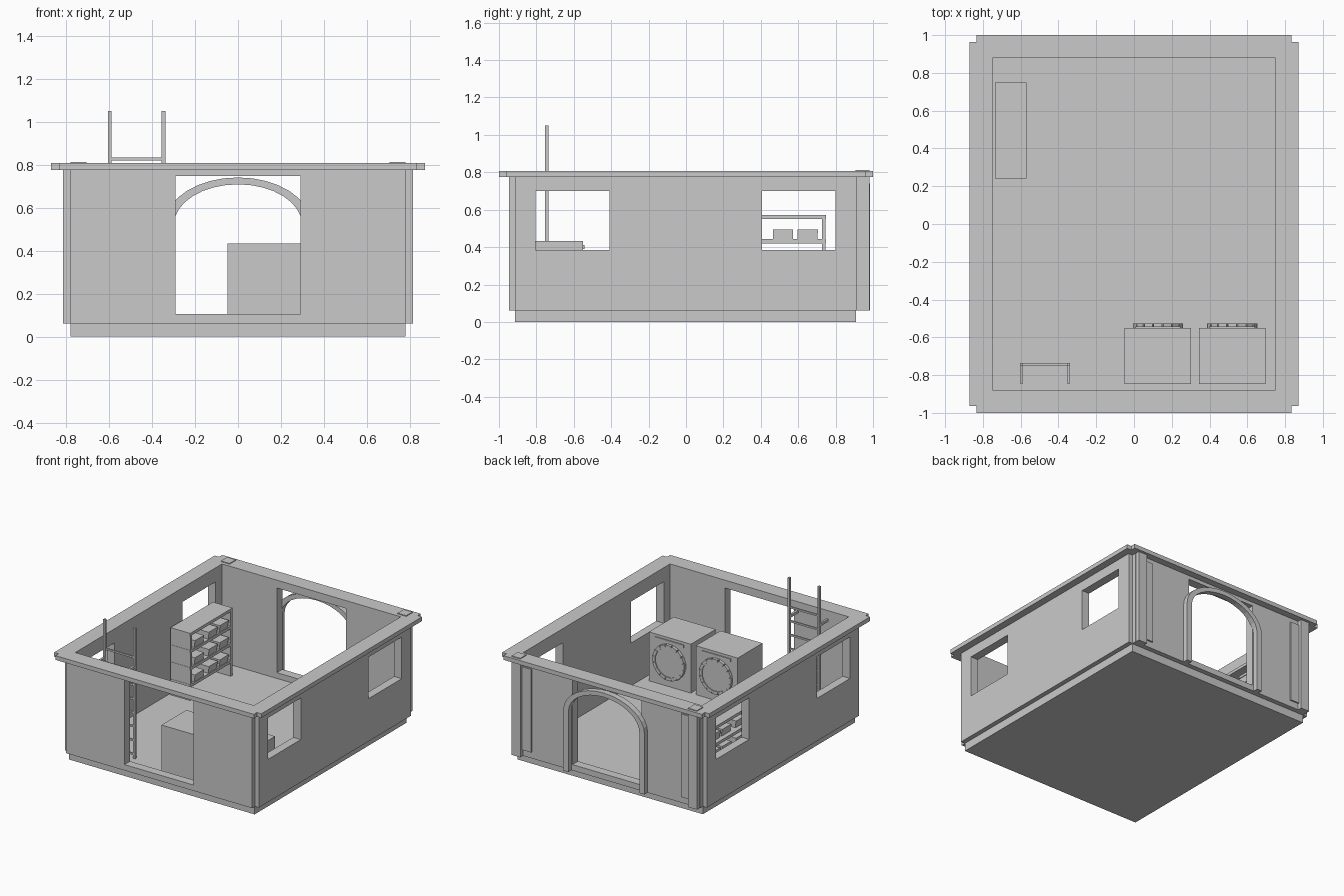
import bpy, bmesh
from math import sin, cos, pi
from mathutils import Matrix

cube = bpy.data.objects.get("Cube")
if cube:
    bpy.data.objects.remove(cube, do_unlink=True)

grey = bpy.data.materials.new("plain grey")
grey.use_nodes = True
COLOUR = (0.59, 0.59, 0.59, 1)
grey.diffuse_color = COLOUR
grey.node_tree.nodes["Principled BSDF"].inputs["Base Color"].default_value = COLOUR


def finish(name, bm):
    bmesh.ops.recalc_face_normals(bm, faces=bm.faces)
    mesh = bpy.data.meshes.new(name)
    bm.to_mesh(mesh)
    bm.free()
    mesh.materials.append(grey)
    obj = bpy.data.objects.new(name, mesh)
    bpy.context.collection.objects.link(obj)
    return obj


def add_box(bm, x, y, z):
    """Add a box from three (low, high) ranges."""
    size = [b - a for a, b in (x, y, z)]
    mid = [(a + b) / 2 for a, b in (x, y, z)]
    bmesh.ops.create_cube(bm, size=1, matrix=Matrix.Translation(mid) @ Matrix.Diagonal((*size, 1)))


def boxes(name, *ranges):
    bm = bmesh.new()
    for r in ranges:
        add_box(bm, *r)
    return finish(name, bm)


def prism(name, points, offset):
    bm = bmesh.new()
    face = bm.faces.new([bm.verts.new(p) for p in points])
    ext = bmesh.ops.extrude_face_region(bm, geom=[face], use_keep_orig=True)
    moved = [v for v in ext["geom"] if isinstance(v, bmesh.types.BMVert)]
    bmesh.ops.translate(bm, verts=moved, vec=offset)
    return finish(name, bm)


def notched_slab(name, x, y, notch, low, high):
    """Rectangular slab with a small square notch at each corner."""
    quarter = [(x, y - notch), (x - notch, y - notch), (x - notch, y)]
    plan = quarter + [(-a, b) for a, b in reversed(quarter)]
    plan += [(-a, -b) for a, b in plan]
    return prism(name, [(a, b, low) for a, b in plan], (0, 0, high - low))


def cut(obj, *ranges):
    """Cut box-shaped openings and discard the cutters."""
    for r in ranges:
        cutter = boxes("cutter", r)
        cutter.hide_render = True
        mod = obj.modifiers.new("opening", "BOOLEAN")
        mod.operation, mod.solver, mod.object = "DIFFERENCE", "EXACT", cutter
        bpy.context.view_layer.objects.active = obj
        bpy.ops.object.modifier_apply(modifier=mod.name)
        bpy.data.objects.remove(cutter, do_unlink=True)


FLOOR = 0.061
INNER_X, INNER_Y = (-0.75, 0.75), (-0.88, 0.88)

# Foundation with floor, hollow walls, and roof rim
boxes("foundation", ((-0.779, 0.779), (-0.913, 0.91), (0, FLOOR)))
walls = notched_slab("walls", 0.814, 0.947, 0.034, FLOOR, 0.777)
cut(walls,
    (INNER_X, INNER_Y, (-1, 1)),
    ((-0.29, 0.29), (-1.2, 1.2), (0.105, 0.747)),
    ((-1.2, 1.2), (-0.805, -0.41), (0.385, 0.7)),
    ((-1.2, 1.2), (0.405, 0.80), (0.385, 0.7)))
rim = notched_slab("roof_rim", 0.87, 1.0, 0.037, 0.775, 0.807)
cut(rim, (INNER_X, INNER_Y, (0.5, 1)))

# Corner posts and thin panels on the back wall
for side, label in ((1, "left"), (-1, "right")):
    post = sorted((0.705 * side, 0.778 * side))
    panel = sorted((0.63 * side, 0.71 * side))
    boxes(label + "_back_post", (post, (0.906, 0.98), (FLOOR, 0.813)))
    boxes(label + "_back_panel", (panel, (0.94, 0.958), (0.11, 0.74)))

# Arched surround of the back doorway
STEPS = 16
def arch_line(half_width, rise, y=0.94, spring=0.52):
    arc = [(half_width * cos(pi * i / STEPS), y, spring + rise * sin(pi * i / STEPS))
           for i in range(STEPS + 1)]
    return [(half_width, y, FLOOR)] + arc + [(-half_width, y, FLOOR)]

prism("door_arch", arch_line(0.341, 0.22) + arch_line(0.298, 0.188)[::-1], (0, 0.045, 0))

# Two washing machines facing the back
for label, x in (("right", 0.127), ("left", 0.52)):
    boxes(label + "_washer_body", ((x - 0.176, x + 0.176), (-0.847, -0.55), (FLOOR, 0.432)))
    boxes(label + "_washer_panel", ((x - 0.12, x + 0.12), (-0.555, -0.543), (0.39, 0.412)))
    hub = Matrix.Translation((x, -0.545, 0.25))
    bm = bmesh.new()
    for i in range(16):
        spot = hub @ Matrix.Rotation(2 * pi * i / 16, 4, "Y") @ Matrix.Translation((0.121, 0, 0))
        bmesh.ops.create_cube(bm, size=1, matrix=spot @ Matrix.Diagonal((0.024, 0.034, 0.045, 1)))
    finish(label + "_washer_ring", bm)
    bm = bmesh.new()
    bmesh.ops.create_cone(bm, cap_ends=True, segments=24, radius1=0.112, radius2=0.112,
                          depth=0.02, matrix=hub @ Matrix.Rotation(pi / 2, 4, "X"))
    finish(label + "_washer_door", bm)

# Shelf unit: end panels, boards and lidded boxes
SHELF_X = (-0.735, -0.57)
BOARDS = [0.16 + 0.13 * i for i in range(4)]
boxes("shelf_ends", *[(SHELF_X, (y, y + 0.02), (FLOOR, 0.57)) for y in (0.243, 0.727)])
boxes("shelf_boards", *[(SHELF_X, (0.241, 0.749), (z, z + 0.022)) for z in BOARDS])
bins, lids = [], []
for z in BOARDS[:3]:
    for y in (0.298, 0.465, 0.597):
        bins.append(((-0.70, -0.575), (y, y + 0.107), (z + 0.02, z + 0.055)))
        lids.append(((-0.705, -0.57), (y - 0.001, y + 0.108), (z + 0.055, z + 0.075)))
boxes("storage_boxes", *bins)
boxes("storage_lids", *lids)

# Ladder with wall brackets
RAILS = [(-0.604, -0.588), (-0.356, -0.338)]
boxes("ladder_rails", *[(x, (-0.753, -0.735), (FLOOR, 1.05)) for x in RAILS])
boxes("ladder_brackets", *[(x, (-0.845, -0.75), (0.745, 0.765)) for x in RAILS])
boxes("ladder_rungs", *[((-0.59, -0.352), (-0.75, -0.738), (z, z + 0.013))
                        for z in [0.085 + 0.105 * i for i in range(8)]])
